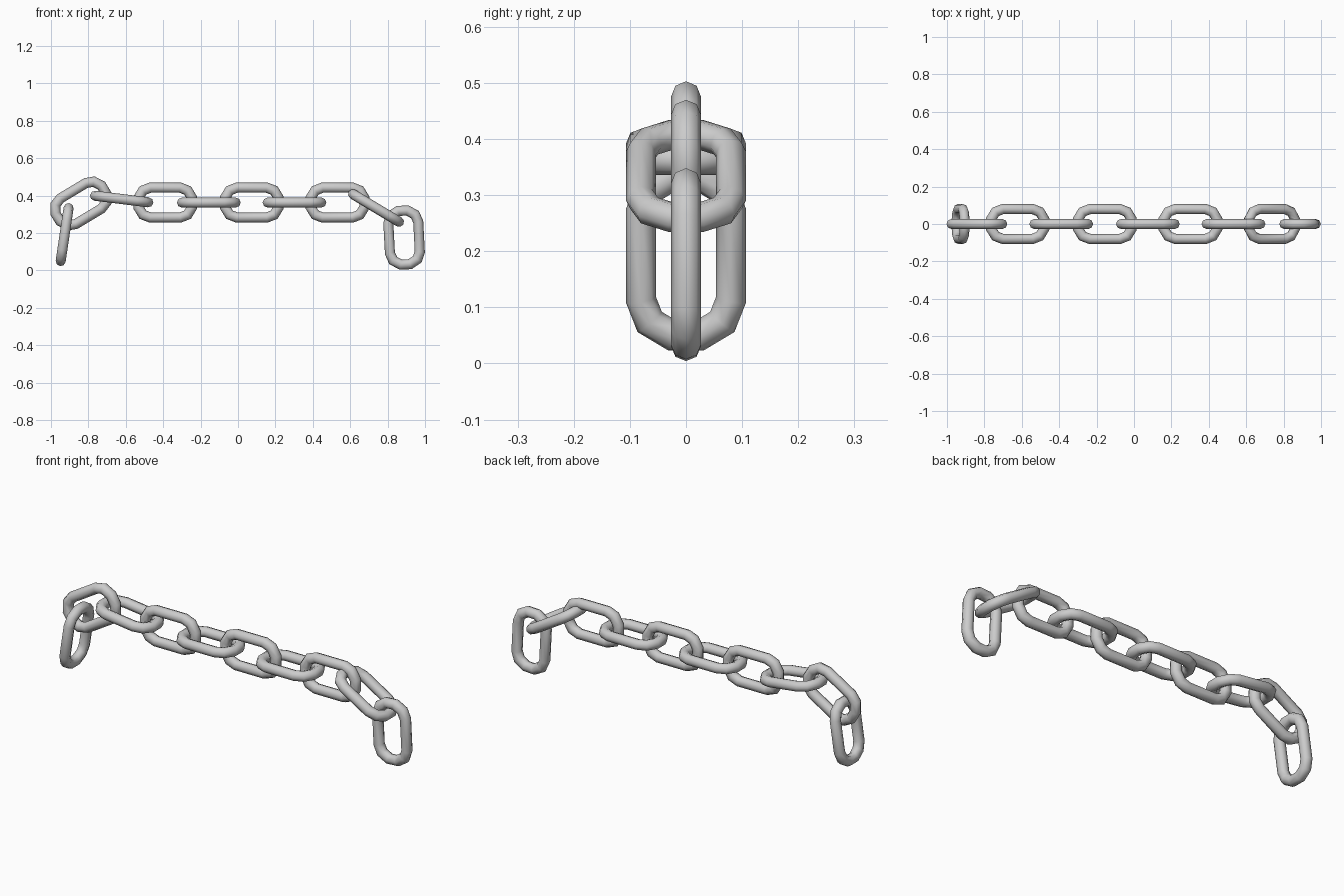
import bpy, bmesh
from math import sin, cos, pi, radians
from mathutils import Vector

if "Cube" in bpy.data.objects:
    bpy.data.objects.remove(bpy.data.objects["Cube"])

WIRE = 0.0268      # wire radius
SIDES = 8          # sides of the wire section
STRAIGHT = 0.08    # half length of the straight bars
WIDTH = 0.08       # half width of the centreline
END = 0.067        # depth of the rounded ends


def link_mesh():
    # Closed centreline: two rounded ends of five segments joined by bars
    path = []
    for s in (1, -1):
        for i in range(6):
            a = -pi / 2 + pi * i / 5
            path.append(Vector((s * (STRAIGHT + END * cos(a)), s * WIDTH * sin(a), 0)))
    bm = bmesh.new()
    rings = []
    n = len(path)
    for i, p in enumerate(path):
        d0 = (p - path[i - 1]).normalized()
        d1 = (path[(i + 1) % n] - p).normalized()
        t = (d0 + d1).normalized()
        out = Vector((t.y, -t.x, 0)) / max(t.dot(d0), 0.5)
        rings.append([bm.verts.new(p + WIRE * (out * cos(2 * pi * k / SIDES)
                      + Vector((0, 0, sin(2 * pi * k / SIDES))))) for k in range(SIDES)])
    for i in range(n):
        a, b = rings[i], rings[(i + 1) % n]
        for k in range(SIDES):
            j = (k + 1) % SIDES
            f = bm.faces.new((a[k], b[k], b[j], a[j]))
            f.smooth = True
    bmesh.ops.recalc_face_normals(bm, faces=bm.faces)
    me = bpy.data.meshes.new("chain_link")
    bm.to_mesh(me)
    bm.free()
    return me


# Links left to right: x, z, slope in degrees; alternately flat and upright
LINKS = [
    (-0.927, 0.192, 81.5), (-0.84, 0.358, 31), (-0.622, 0.382, -7),
    (-0.389, 0.363, 0), (-0.156, 0.363, 0), (0.074, 0.363, 0),
    (0.302, 0.363, 0), (0.532, 0.363, 0), (0.738, 0.334, -31),
    (0.888, 0.176, -87),
]
mesh = link_mesh()
for i, (x, z, slope) in enumerate(LINKS):
    ob = bpy.data.objects.new(f"chain_link_{i + 1}", mesh)
    ob.location = (x, 0, z)
    ob.rotation_euler = (pi / 2 if i % 2 else 0, -radians(slope), 0)
    bpy.context.collection.objects.link(ob)
